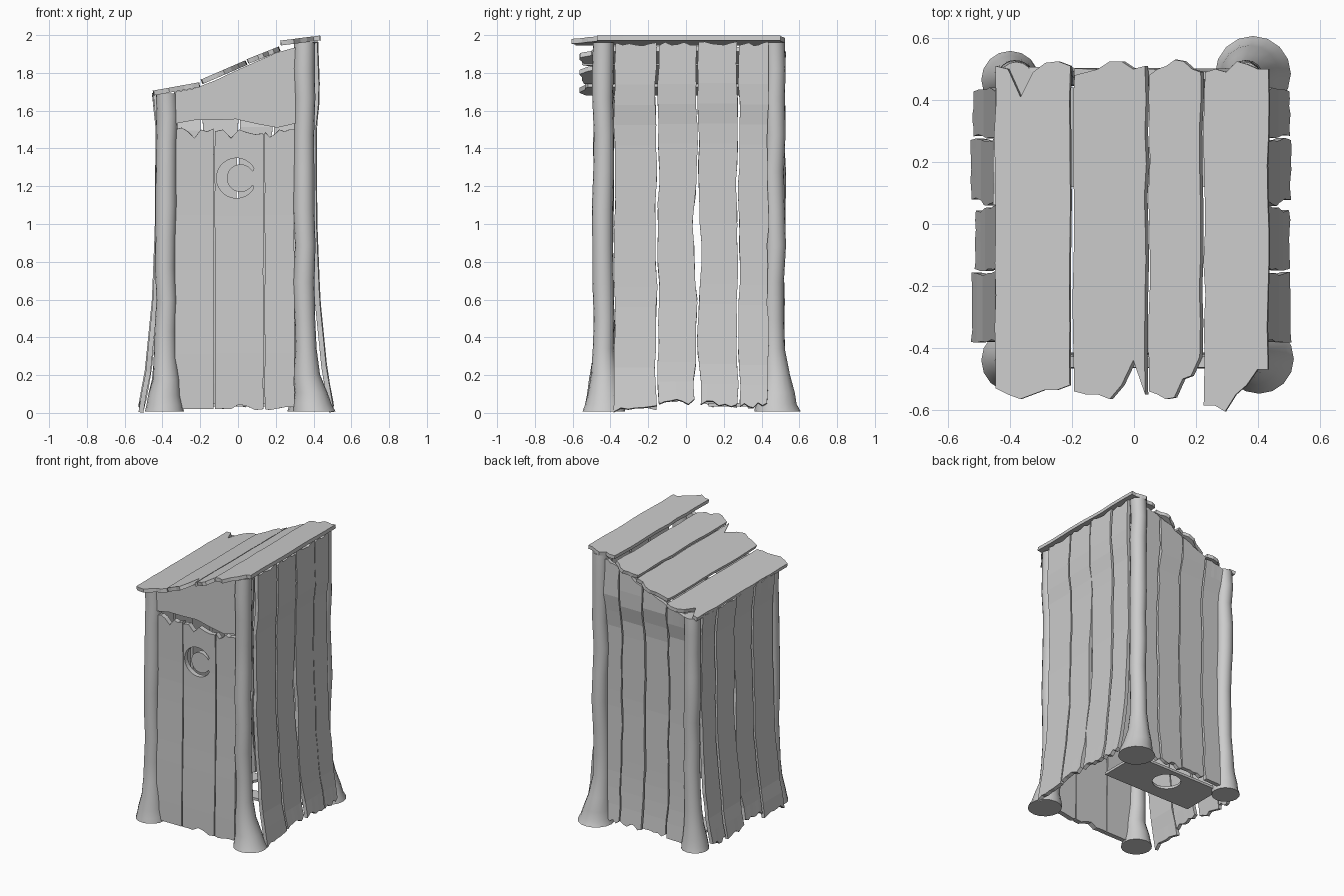
import bpy, bmesh, math, random
from mathutils import Vector

random.seed(11)
cube = bpy.data.objects.get("Cube")
if cube:
    bpy.data.objects.remove(cube, do_unlink=True)

wood = bpy.data.materials.new("weathered_grey")
wood.use_nodes = True
GREY = (0.6, 0.6, 0.6, 1)
wood.diffuse_color = GREY
wood.node_tree.nodes["Principled BSDF"].inputs["Base Color"].default_value = GREY
COLS = 7


def lerp(points, t):
    """Piecewise linear value through (position, value) pairs."""
    for (a, va), (b, vb) in zip(points, points[1:]):
        if t <= b:
            return va + (vb - va) * max(0, (t - a) / (b - a))
    return points[-1][1]


def finish(name, bm):
    bmesh.ops.recalc_face_normals(bm, faces=bm.faces)
    mesh = bpy.data.meshes.new(name)
    bm.to_mesh(mesh)
    bm.free()
    mesh.materials.append(wood)
    ob = bpy.data.objects.new(name, mesh)
    bpy.context.collection.objects.link(ob)
    return ob


def activate(ob):
    bpy.ops.object.select_all(action='DESELECT')
    bpy.context.view_layer.objects.active = ob
    ob.select_set(True)


def apply(ob, mod):
    activate(ob)
    bpy.ops.object.modifier_apply(modifier=mod.name)


def jag(base, amp):
    """Ragged board end: a level or a function of g, with random splinters."""
    f = base if callable(base) else (lambda g: base)
    return [f(c / (COLS - 1)) + random.uniform(-amp, amp) for c in range(COLS)]


def sway(u, t):
    """Wander of a board edge, shared by neighbours so that gaps stay narrow."""
    return 0.004 * math.sin(9 * t + 25 * u) + 0.003 * math.sin(21 * t + 40 * u)


def straight(u, t):
    return 0


def board(name, place, lo, hi, start, end, rows=12, thick=0.026, wave=0.003,
          wander=sway, pinch=None):
    """Plank across lo..hi, running from ragged start to ragged end."""
    bm = bmesh.new()
    grid = []
    s, e = sum(start) / COLS, sum(end) / COLS
    for r in range(rows + 1):
        t = s + (e - s) * r / rows
        p = pinch(t) if pinch else (0, 0)
        a = lo + p[0] + wander(lo, t) + random.uniform(0, wave)
        b = hi - p[1] + wander(hi, t) - random.uniform(0, wave)
        line = []
        for c in range(COLS):
            g = c / (COLS - 1)
            tt = start[c] if r == 0 else end[c] if r == rows else t
            line.append(bm.verts.new(place(a + (b - a) * g, tt)))
        grid.append(line)
    for p, q in zip(grid, grid[1:]):
        for c in range(COLS - 1):
            bm.faces.new((p[c], p[c + 1], q[c + 1], q[c]))
    ob = finish(name, bm)
    mod = ob.modifiers.new("thickness", 'SOLIDIFY')
    mod.thickness, mod.offset = thick, 0
    apply(ob, mod)
    return ob


def prism(name, outline, depth):
    """Solid from an outline, pushed along a depth vector."""
    bm = bmesh.new()
    face = bm.faces.new([bm.verts.new(p) for p in outline])
    new = bmesh.ops.extrude_face_region(bm, geom=[face])["geom"]
    verts = [v for v in new if isinstance(v, bmesh.types.BMVert)]
    bmesh.ops.translate(bm, vec=depth, verts=verts)
    return finish(name, bm)


def cut(ob, cutter):
    cutter.hide_render = True
    mod = ob.modifiers.new("cut", 'BOOLEAN')
    mod.operation, mod.solver, mod.object = 'DIFFERENCE', 'EXACT', cutter
    apply(ob, mod)
    bpy.data.objects.remove(cutter, do_unlink=True)


# Corner posts: wobbly trunks with feet flaring outward
def post(name, top, foot, height, radius):
    sides = 16
    rings = []
    bm = bmesh.new()
    for f in (0, .02, .05, .1, .17, .25, .35, .45, .55, .65, .75, .85, .93, 1):
        z = 0.008 + (height - 0.008) * f
        flare = max(0, 1 - z / 0.42) ** 2
        wob = 0 if f in (0, 1) else 0.006
        cx = top[0] + (foot[0] - top[0]) * flare + random.uniform(-wob, wob)
        cy = top[1] + (foot[1] - top[1]) * flare + random.uniform(-wob, wob)
        rad = 0.055 + (radius - 0.055) * flare + random.uniform(-wob, wob) / 3
        rings.append([bm.verts.new((cx + rad * math.cos(a), cy + rad * math.sin(a), z))
                      for a in (2 * math.pi * i / sides for i in range(sides))])
    for p, q in zip(rings, rings[1:]):
        for i in range(sides):
            j = (i + 1) % sides
            bm.faces.new((p[i], p[j], q[j], q[i]))
    bm.faces.new(rings[0])
    bm.faces.new(rings[-1])
    activate(finish(name, bm))
    bpy.ops.object.shade_smooth_by_angle(angle=math.radians(40))


post("front_right_post", (-.38, -.437), (-.39, -.44), 1.69, .105)
post("front_left_post", (.353, -.437), (.405, -.435), 1.96, .115)
post("back_right_post", (-.38, .468), (-.4, .465), 1.69, .095)
post("back_left_post", (.357, .468), (.385, .485), 1.96, .125)


# Roof: four planks stepping up towards the left side
ROOF = [(-.45, 1.69), (-.2, 1.735), (.045, 1.85), (.22, 1.925), (.435, 1.98)]
roof = [
    (-.45, -.2, 1.693, 1.738, [-.53, -.55, -.565, -.55, -.535, -.535, -.52],
     [.51, .5, .41, .49, .52, .525, .51]),
    (-.193, .045, 1.752, 1.855, [-.54, -.55, -.55, -.565, -.52, -.44, -.55],
     [.48, .49, .5, .525, .525, .5, .51]),
    (.05, .222, 1.86, 1.928, [-.54, -.55, -.565, -.56, -.5, -.49, -.43],
     [.48, .5, .51, .53, .525, .5, .49]),
    (.225, .437, 1.958, 1.985, [-.585, -.585, -.605, -.55, -.52, -.47, -.47],
     [.49, .5, .49, .525, .515, .5, .5]),
]
for i, (lo, hi, za, zb, front, back) in enumerate(roof):
    slope = (zb - za) / (hi - lo)
    place = lambda u, t: (u, t, za + (u - lo) * slope)
    board(f"roof_plank_{i + 1}", place, lo, hi, front, back, 10, wave=.007, wander=straight)

# Side walls: four bowed planks each, kicking out at the ground
GAP = [(.03, .01), (.12, .022), (.3, 0), (.6, 0), (.75, .014), (.95, .018), (1.25, 0)]
BOW = [(0, .5), (.1, .485), (.2, .463), (.4, .443), (.6, .423), (1, .407), (1.5, .403),
       (1.68, .422), (2, .41)]
spans = [(-.38, -.157, .02), (-.148, .058, .06), (.063, .272, .045), (.28, .435, .04)]
for side, sign, top in (("left", 1, 1.955), ("right", -1, 1.69)):
    for i, (lo, hi, base) in enumerate(spans):
        shift = random.uniform(-.006, .006) + (0.014 if sign < 0 else 0)
        place = lambda u, t: (sign * (lerp(BOW, t) + shift), u, t)
        pinch = lambda t: (lerp(GAP, t) * (i == 2), lerp(GAP, t) * (i == 1))
        board(f"{side}_wall_plank_{i + 1}", place, lo, hi, jag(base, .018),
              jag(top, .012), 18, pinch=pinch)

# Back wall: four planks cut to the roof slope
LEAN = [(0, .49), (.2, .47), (.4, .46), (.9, .45), (1.5, .455), (1.65, .488), (2, .475)]
for i, (lo, hi) in enumerate([(-.345, -.196), (-.188, -.003), (.004, .183), (.191, .335)]):
    shift = random.uniform(-.008, .008)
    place = lambda u, t: (u, lerp(LEAN, t) + shift, t)
    slope_top = lambda g: lerp(ROOF, lo + (hi - lo) * g) - .02
    board(f"back_wall_plank_{i + 1}", place, lo, hi, jag(.04, .02), jag(slope_top, .008), 16)

# Door: three planks with a splintered top and a chipped foot
door = []
doors = [(-.335, -.128, [.02] * COLS, [1.5, 1.51, 1.49, 1.455, 1.5, 1.49, 1.505]),
         (-.124, .136, [.02, .022, .02, .045, .035, .015, .02],
          [1.49, 1.5, 1.455, 1.5, 1.485, 1.475, 1.48]),
         (.14, .3, [.02, .015, .02, .025, .03, .03, .03],
          [1.49, 1.46, 1.475, 1.5, 1.49, 1.5, 1.5])]
for i, (lo, hi, foot, tip) in enumerate(doors):
    place = lambda u, t: (u, -.44 - .008 * math.cos(3 * t), t)
    door.append(board(f"door_plank_{i + 1}", place, lo, hi, foot, tip, 10, 0.035,
                      wander=straight))

# Crescent opening in the door
arc = [math.radians(30 + 300 * i / 28) for i in range(29)]
crescent = [(-.008 + .106 * math.cos(a), -.6, 1.243 + .106 * math.sin(a)) for a in arc]
crescent += [(.014 + .073 * math.cos(a), -.6, 1.243 + .073 * math.sin(a)) for a in reversed(arc)]
cut(door[1], prism("crescent_cutter", crescent, Vector((0, .35, 0))))

# Header board above the door, following the roof
header_top = [lerp(ROOF, -.34 + .66 * c / (COLS - 1)) - .012 for c in range(COLS)]
board("door_header", lambda u, t: (u, -.445, t), -.34, .32,
      [1.53, 1.55, 1.55, 1.555, 1.53, 1.51, 1.535], header_top, 1, 0.035, wander=straight)

# Low seat board with a round hole
seat = prism("seat_board", [(-.36, .12, .035), (.35, .12, .035), (.35, .44, .035),
                            (-.36, .44, .035)], Vector((0, 0, .018)))
ring = [(-.02 + .095 * math.cos(a), .31 + .095 * math.sin(a), -.1)
        for a in (math.pi * i / 10 for i in range(20))]
cut(seat, prism("hole_cutter", ring, Vector((0, 0, .3))))
